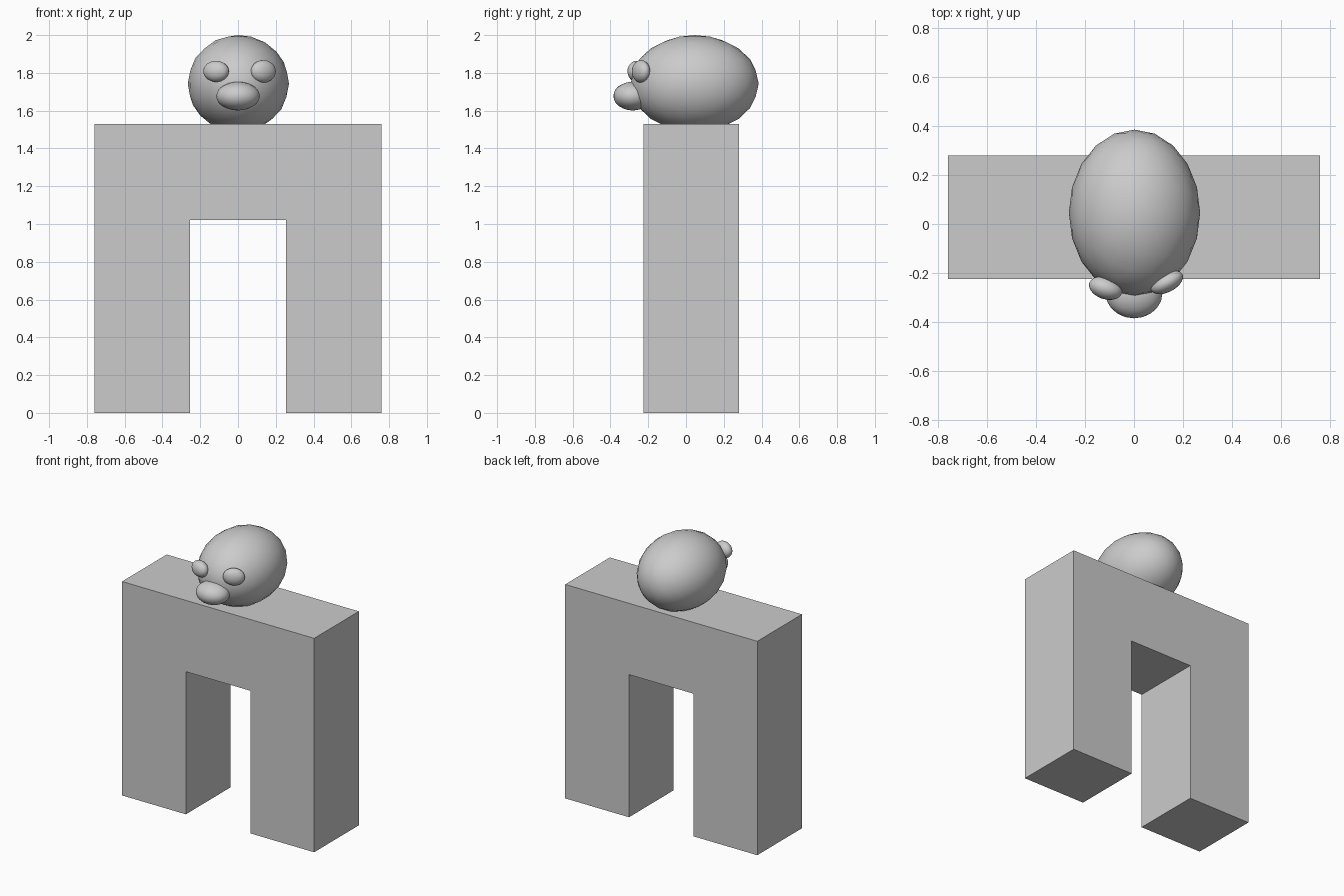
import bpy, bmesh, math
from mathutils import Matrix, Vector, Euler

if "Cube" in bpy.data.objects:
    bpy.data.objects.remove(bpy.data.objects["Cube"])

grey = bpy.data.materials.new("light grey")
grey.diffuse_color = (0.6, 0.6, 0.6, 1)
grey.use_nodes = True
grey.node_tree.nodes["Principled BSDF"].inputs["Base Color"].default_value = grey.diffuse_color


def finish(name, bm, smooth):
    bmesh.ops.recalc_face_normals(bm, faces=bm.faces)
    for f in bm.faces:
        f.smooth = smooth
    mesh = bpy.data.meshes.new(name)
    bm.to_mesh(mesh)
    bm.free()
    mesh.materials.append(grey)
    ob = bpy.data.objects.new(name, mesh)
    bpy.context.collection.objects.link(ob)


def ellipsoid(name, centre, radii, turn=0.0, detail=3):
    bm = bmesh.new()
    bmesh.ops.create_icosphere(bm, subdivisions=detail, radius=1)
    m = Matrix.LocRotScale(Vector(centre), Euler((0, 0, math.radians(turn))), Vector(radii))
    bmesh.ops.transform(bm, matrix=m, verts=bm.verts)
    finish(name, bm, True)


# Body and two legs: one arch profile extruded from front to back
half = [(0.255, 1.02), (0.255, 0), (0.76, 0), (0.76, 1.53)]
profile = half + [(-x, z) for x, z in reversed(half)]
bm = bmesh.new()
face = bm.faces.new([bm.verts.new((x, -0.225, z)) for x, z in profile])
ext = bmesh.ops.extrude_face_region(bm, geom=[face])
bmesh.ops.translate(bm, vec=(0, 0.505, 0),
                    verts=[g for g in ext["geom"] if isinstance(g, bmesh.types.BMVert)])
finish("body_and_legs", bm, False)

# Egg-shaped head resting slightly sunk in the body
ellipsoid("head", (0.002, 0.046, 1.743), (0.268, 0.339, 0.257))

# Snout and two bulging eyes
ellipsoid("snout", (0, -0.283, 1.677), (0.116, 0.102, 0.076))
ellipsoid("left_eye", (-0.116, -0.262, 1.808), (0.070, 0.045, 0.056), -18)
ellipsoid("right_eye", (0.134, -0.238, 1.808), (0.072, 0.040, 0.060), 28)
